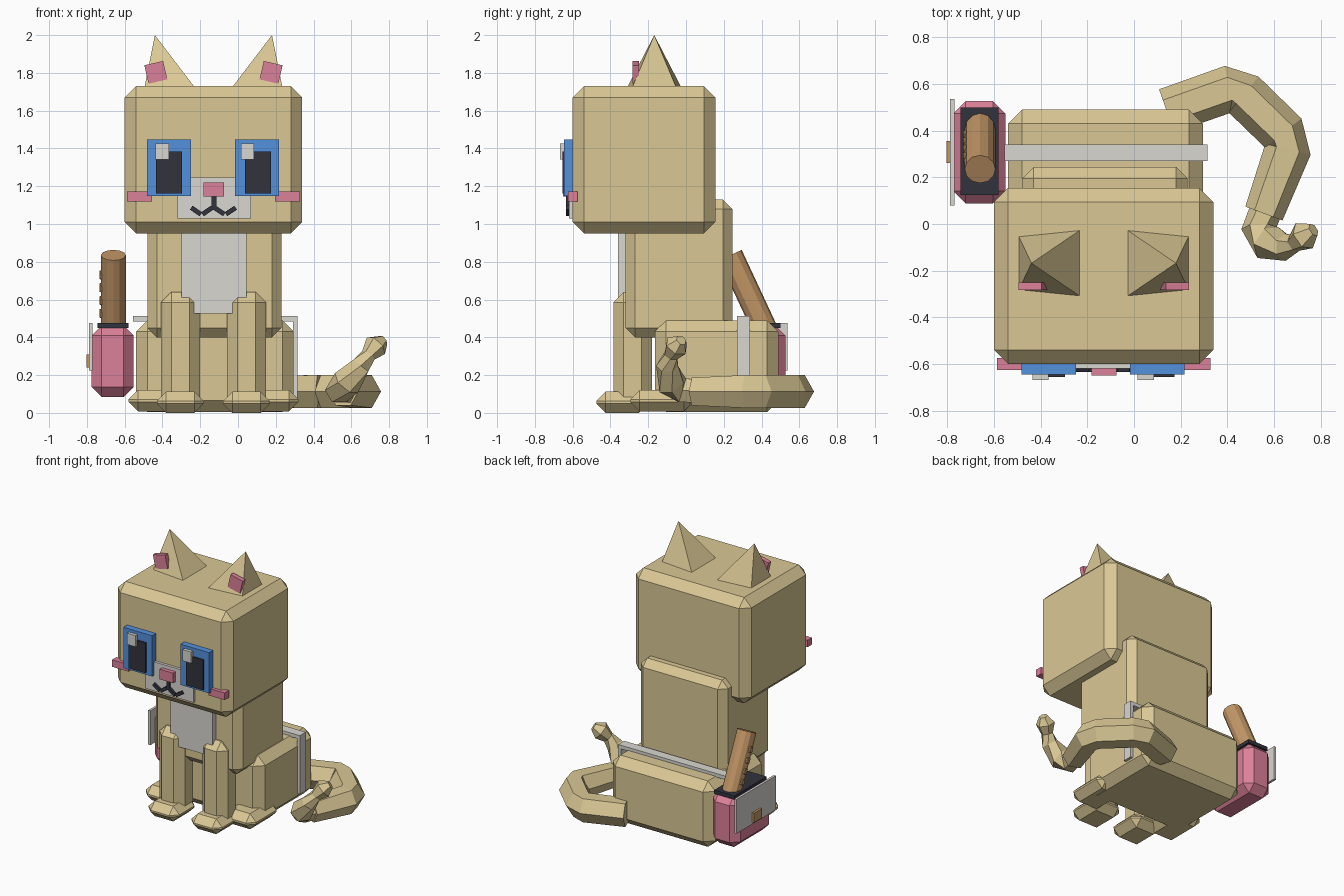
import bpy, bmesh, math
from mathutils import Vector, Matrix, Euler

if "Cube" in bpy.data.objects:
    bpy.data.objects.remove(bpy.data.objects["Cube"])

def material(name, rgb):
    m = bpy.data.materials.new(name)
    m.diffuse_color = (*rgb, 1)
    m.use_nodes = True
    m.node_tree.nodes["Principled BSDF"].inputs["Base Color"].default_value = m.diffuse_color
    return m

FUR = material("tan fur", (0.70, 0.575, 0.30))
PINK = material("pink", (0.72, 0.22, 0.32))
WHITE = material("off white", (0.70, 0.68, 0.64))
DARK = material("near black", (0.032, 0.032, 0.048))
BLUE = material("blue", (0.09, 0.285, 0.73))
WOOD = material("brown wood", (0.55, 0.31, 0.135))

CX = -0.13  # the body's own mirror plane

def finish(name, bm, mat):
    bmesh.ops.recalc_face_normals(bm, faces=bm.faces)
    me = bpy.data.meshes.new(name)
    bm.to_mesh(me)
    bm.free()
    me.materials.append(mat)
    ob = bpy.data.objects.new(name, me)
    bpy.context.collection.objects.link(ob)
    return ob

def box(name, x, y, z, mat, bevel=0.0, rot=(0, 0, 0)):
    """Box from (min, max) ranges, optionally chamfered and turned about its centre."""
    bm = bmesh.new()
    bmesh.ops.create_cube(bm, size=1)
    bmesh.ops.scale(bm, vec=(x[1] - x[0], y[1] - y[0], z[1] - z[0]), verts=bm.verts)
    if bevel:
        bmesh.ops.bevel(bm, geom=bm.edges[:], offset=bevel, segments=1, affect='EDGES')
    c = Vector(((x[0] + x[1]) / 2, (y[0] + y[1]) / 2, (z[0] + z[1]) / 2))
    bm.transform(Matrix.Translation(c) @ Euler(rot).to_matrix().to_4x4())
    return finish(name, bm, mat)

def cone(name, base, r1, r2, height, sides, mat, rot, spin=0.0):
    bm = bmesh.new()
    bmesh.ops.create_cone(bm, cap_ends=True, segments=sides, radius1=r1, radius2=r2, depth=height)
    bm.transform(Matrix.Translation(base) @ Euler(rot).to_matrix().to_4x4()
                 @ Matrix.Translation((0, 0, height / 2)) @ Matrix.Rotation(spin, 4, 'Z'))
    return finish(name, bm, mat)

def tube(name, path, mat, sides=6):
    """Tube along points (x, y, z, radius), flat side up."""
    bm = bmesh.new()
    pts = [Vector(p[:3]) for p in path]
    rings = []
    for i, p in enumerate(pts):
        t = (pts[min(i + 1, len(pts) - 1)] - pts[max(i - 1, 0)]).normalized()
        side = t.cross(Vector((0, 0, 1))).normalized()
        up = side.cross(t)
        rings.append([bm.verts.new(p + path[i][3] * (side * math.cos(a) + up * math.sin(a)))
                      for a in (k * math.tau / sides for k in range(sides))])
    for a, b in zip(rings, rings[1:]):
        for k in range(sides):
            n = (k + 1) % sides
            bm.faces.new((a[k], a[n], b[n], b[k]))
    bm.faces.new(rings[0])
    bm.faces.new(rings[-1])
    return finish(name, bm, mat)

def span(c, half):
    return (c - half, c + half)

# Head, torso, haunches, chest bib
box("head", (-0.60, 0.34), (-0.60, 0.155), (0.95, 1.73), FUR, 0.06)
box("torso", (-0.48, 0.23), (-0.32, 0.245), (0.40, 1.13), FUR, 0.05)
box("haunches", (-0.54, 0.295), (-0.165, 0.49), (0.005, 0.49), FUR, 0.06)
box("chest_bib", (-0.30, 0.045), (-0.36, -0.30), (0.525, 1.0), WHITE)

# Mirrored parts
for s, side in ((-1, "left"), (1, "right")):
    tilt = s * math.radians(13)
    cone("ear_" + side, (CX + s * 0.24, -0.168, 1.698), 0.14 * math.sqrt(2), 0, 0.31, 4, FUR,
         (0, tilt, 0), math.pi / 4)
    box("inner_ear_" + side, span(CX + s * 0.305, 0.051), (-0.283, -0.25), span(1.803, 0.05),
        PINK, rot=(0, tilt, 0))
    eye = CX + s * 0.233
    box("iris_" + side, span(eye - 0.003, 0.117), (-0.645, -0.59), (1.147, 1.447), BLUE)
    box("pupil_" + side, span(CX + s * 0.235, 0.069), (-0.655, -0.60), (1.162, 1.385), DARK)
    box("eye_glint_" + side, span(CX - 0.045 + s * 0.226, 0.035), (-0.668, -0.61), (1.342, 1.425), WHITE)
    box("cheek_" + side, span(CX + s * 0.392, 0.066), (-0.625, -0.575), (1.12, 1.172), PINK)
    for k, (dx, lean) in enumerate(((0.032, 1), (0.092, -1))):
        box(f"mouth_{side}_{k}", span(CX + s * dx, 0.031), (-0.635, -0.60), span(1.069, 0.0125),
            DARK, rot=(0, s * lean * math.radians(34), 0))
    leg = CX + s * 0.175
    box("front_leg_" + side, span(leg, 0.103), (-0.385, -0.18), (0.03, 0.64), FUR, 0.055)
    box("front_paw_" + side, span(leg, 0.125), (-0.475, -0.20), (0.0, 0.112), FUR, 0.05)
    box("rear_paw_" + side, span(CX + s * 0.325, 0.125), (-0.295, 0.04), (0.008, 0.122), FUR, 0.05)

# Muzzle
box("muzzle", (-0.32, 0.07), (-0.62, -0.59), (1.03, 1.245), WHITE)
box("nose", (-0.183, -0.075), (-0.65, -0.60), (1.146, 1.22), PINK)
box("mouth_line", span(CX + 0.003, 0.013), (-0.635, -0.60), (1.075, 1.15), DARK)

# Tail curling round and lifting at the tip
tube("tail", [(0.14, 0.485, 0.113, 0.098), (0.41, 0.58, 0.113, 0.1), (0.47, 0.555, 0.113, 0.1),
              (0.64, 0.39, 0.113, 0.1), (0.66, 0.32, 0.113, 0.1), (0.557, 0.045, 0.113, 0.085)], FUR)
tube("tail_tip", [(0.57, 0.07, 0.115, 0.07), (0.535, -0.02, 0.12, 0.075), (0.575, -0.08, 0.16, 0.08),
                  (0.65, -0.10, 0.25, 0.058), (0.69, -0.08, 0.305, 0.04),
                  (0.73, -0.05, 0.355, 0.065), (0.77, -0.025, 0.385, 0.03)], FUR)

# Strap over the back
box("strap_top", (-0.555, 0.315), (0.27, 0.34), (0.485, 0.512), WHITE)
box("strap_side", (0.29, 0.315), (0.27, 0.34), (0.08, 0.512), WHITE)

# Saddle bag with flap and buckle
box("bag", (-0.775, -0.552), (0.088, 0.527), (0.085, 0.462), PINK, 0.053)
box("bag_opening", (-0.745, -0.58), (0.125, 0.50), (0.45, 0.477), DARK)
box("bag_flap", (-0.788, -0.77), (0.08, 0.537), (0.225, 0.477), WHITE)
box("buckle", (-0.803, -0.785), (0.262, 0.355), (0.24, 0.31), WOOD)

# Leaning log with small knots on its outer side
lean = math.radians(25)
axis = Vector((0, -math.sin(lean), math.cos(lean)))
foot = Vector((-0.66, 0.235, 0.835)) - axis * 0.46
cone("log", foot, 0.066, 0.066, 0.46, 12, WOOD, (lean, 0, 0))
for k in range(4):
    c = foot + axis * (0.12 + 0.075 * k)
    box(f"log_knot_{k}", (-0.734, -0.715), span(c.y, 0.018), span(c.z, 0.02), WOOD, 0.004, (lean, 0, 0))
